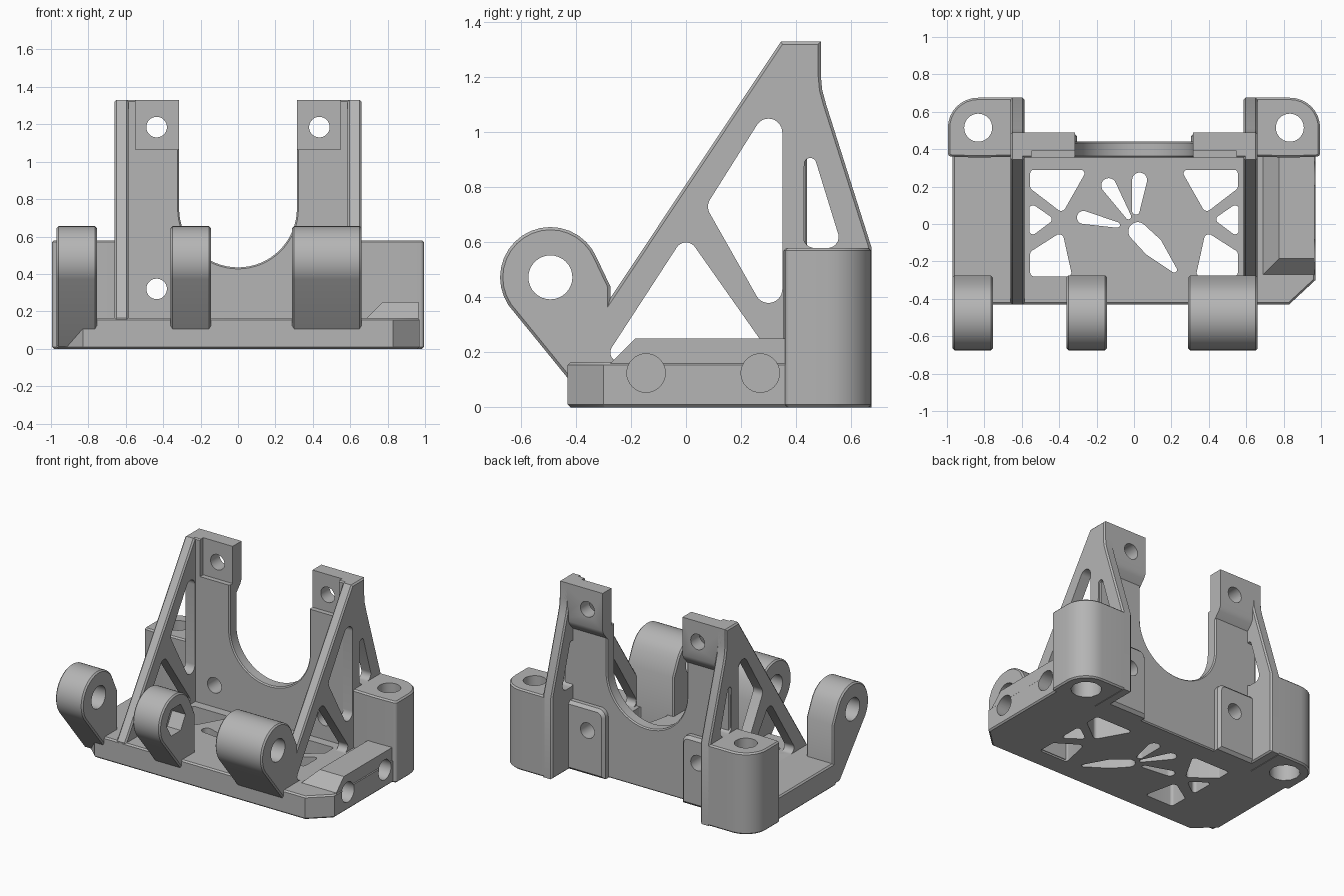
import bpy, bmesh
from math import cos, sin, pi, radians
from mathutils.geometry import convex_hull_2d

if "Cube" in bpy.data.objects:
    bpy.data.objects.remove(bpy.data.objects["Cube"])

grey = bpy.data.materials.new("plain_grey")
grey.use_nodes = True
grey.diffuse_color = (0.46, 0.46, 0.46, 1)
grey.node_tree.nodes["Principled BSDF"].inputs["Base Color"].default_value = (0.46, 0.46, 0.46, 1)

parts, cutters = [], []


def circle(u, v, r, n=32):
    return [(u + r * cos(2 * pi * i / n), v + r * sin(2 * pi * i / n)) for i in range(n)]


def hull(*discs):
    """Outline stretched around discs (u, v, radius); radius 0 is a sharp corner."""
    pts = []
    for u, v, r in discs:
        pts += circle(u, v, r) if r else [(u, v)]
    return [pts[i] for i in convex_hull_2d(pts)]


def mirror(pts, s):
    return [(u * s, v) for u, v in pts]


def prism(name, pts, axis, a, b, bevel=0.0, cutter=False):
    """Extrude an outline along an axis, with optional chamfered rims."""
    place = {"x": lambda u, v, w: (w, u, v),
             "y": lambda u, v, w: (u, w, v),
             "z": lambda u, v, w: (u, v, w)}[axis]
    bm = bmesh.new()
    rings = [[bm.verts.new(place(u, v, w)) for u, v in pts] for w in (a, b)]
    caps = [bm.faces.new(r) for r in rings]
    n = len(pts)
    for i in range(n):
        j = (i + 1) % n
        bm.faces.new((rings[0][i], rings[0][j], rings[1][j], rings[1][i]))
    bmesh.ops.recalc_face_normals(bm, faces=bm.faces)
    if bevel:
        rim = list({e for f in caps for e in f.edges})
        bmesh.ops.bevel(bm, geom=rim, offset=bevel, segments=1, affect="EDGES")
    me = bpy.data.meshes.new(name)
    bm.to_mesh(me)
    bm.free()
    me.materials.append(grey)
    ob = bpy.data.objects.new(name, me)
    bpy.context.scene.collection.objects.link(ob)
    ob.hide_render = cutter
    (cutters if cutter else parts).append(ob)
    return ob


def cut(target, *tools):
    for tool in tools:
        m = target.modifiers.new("cut", "BOOLEAN")
        m.operation, m.solver, m.object = "DIFFERENCE", "EXACT", tool


def hole(pts, axis, a, b):
    return prism("cutter", pts, axis, a, b, cutter=True)


def box(u0, v0, u1, v1):
    return [(u0, v0), (u1, v0), (u1, v1), (u0, v1)]


# Floor plate with chamfered front corners
base = prism("base_plate", [(-.97, .4), (-.97, -.3), (-.83, -.43), (.83, -.43), (.97, -.3), (.97, .4)],
             "z", 0, .165, .01)

# Truss windows in the floor, mirrored
windows = [
    hull((.535, .27, .02), (.285, .27, .02), (.39, .095, .025), (.535, .2, .02)),
    hull((.54, .08, .02), (.46, .025, .02), (.54, -.035, .02)),
    hull((.535, -.26, .02), (.355, -.26, .02), (.4, -.08, .025), (.535, -.16, .02)),
]
for s in (1, -1):
    for w in windows:
        cut(base, hole(mirror(w, s), "z", -.1, .3))

# Plain rounded vent slots in the middle of the floor
for slot in [((-.27, .035, .035), (-.09, -.005, .015)),
             ((-.135, .205, .04), (-.03, .04, .015)),
             ((.03, .235, .04), (.01, .07, .02)),
             ((.02, -.04, .05), (.1, -.12, .055), (.215, -.245, .015))]:
    cut(base, hole(hull(*slot), "z", -.1, .3))

# Raised side block with sloped inner and front edges
block = prism("side_block", box(.675, -.285, .965, .38), "z", .15, .25)
for v in block.data.vertices:
    if v.co.z > .2:
        if v.co.x < .7:
            v.co.x += .1
        if v.co.y < 0:
            v.co.y += .1
for y in (-.145, .27):
    bore = hole(circle(y, .125, .07), "x", .72, 1.1)
    cut(base, bore)
    cut(block, bore)

# Back wall with a round-bottomed U opening
arc = [(.315 * cos(pi * i / 32), .75 - .315 * sin(pi * i / 32)) for i in range(33)]
wall = prism("back_wall", [(-.65, 0), (.65, 0), (.65, 1.33), (.315, 1.33)] + arc +
             [(-.315, 1.33), (-.65, 1.33)], "y", .355, .44, .008)

# Side frame outline and its windows
frame = [(-.42, .01), (-.43, .165), (.345, 1.33), (.49, 1.33), (.49, 1.21),
         (.495, 1.155), (.51, 1.1), (.675, .58), (.675, 0), (.34, 0), (.33, .01)]
frame_windows = [
    hull((0, .56, .04), (-.24, .2, .035), (.26, .2, .035)),
    hull((.3, 1.0, .05), (.13, .73, .05), (.3, .43, .05)),
    hull((.452, .885, .022), (.467, .62, .04), (.515, .62, .04)),
]

for s, side in ((1, "left"), (-1, "right")):
    # Triangular side frame
    gusset = prism(side + "_side_frame", frame, "x", s * .585, s * .66, .01)
    for w in frame_windows:
        cut(gusset, hole(w, "x", s * .5, s * .75))

    # Corner tower with a bolt hole and a wider pocket underneath
    tower = prism(side + "_tower",
                  mirror(hull((.645, .675, 0), (.645, .36, 0), (.975, .38, .02), (.835, .515, .16)), s),
                  "z", 0, .58, .01)
    cut(tower, hole(circle(s * .833, .515, .075), "z", .1, .7),
        hole(circle(s * .833, .515, .1, 12), "z", -.1, .2))

    # Upper mounting pad, sloped below, and its front recess
    pad = prism(side + "_upper_pad", [(.37, 1.33), (.49, 1.33), (.49, 1.06), (.475, 1.03), (.43, .98), (.37, .98)],
                "x", s * .315, s * .65)
    recess = hole(box(s * .2, 1.065, s * .548, 1.5), "y", .2, .39)
    top_bolt = hole(circle(s * .435, 1.185, .055), "y", .2, .6)
    cut(pad, recess, top_bolt)

    # Lower mounting boss behind the wall
    boss = prism(side + "_lower_boss", mirror(hull((.305, 0, 0), (.36, .435, .055), (.62, .49, 0), (.62, 0, 0)), s),
                 "y", .38, .49, .02)
    low_bolt = hole(circle(s * .435, .32, .055), "y", .2, .6)
    cut(boss, low_bolt)
    cut(wall, recess, top_bolt, low_bolt)

# Hinge ears along the front
ear_outline = hull((-.493, .473, .183), (-.353, .012, 0), (-.275, .012, 0), (-.275, .44, 0))
pin = hole(circle(-.493, .473, .08), "x", -1.2, 1.2)
for name, a, b in (("right_hinge_ear", -.97, -.755),
                   ("middle_hinge_ear", -.36, -.145),
                   ("left_hinge_ear", .29, .66)):
    ear = prism(name, ear_outline, "x", a, b, .01)
    cut(ear, pin)
    if name.startswith("middle"):
        cut(ear, hole(circle(-.493, .473, .108, 6), "x", -.25, 0))

# Apply the cuts, drop the cutters and shade
bpy.context.view_layer.update()
dg = bpy.context.evaluated_depsgraph_get()
meshes = [bpy.data.meshes.new_from_object(ob.evaluated_get(dg)) for ob in parts]
for ob, me in zip(parts, meshes):
    ob.modifiers.clear()
    ob.data = me
for c in cutters:
    bpy.data.objects.remove(c)
bpy.context.view_layer.update()
bpy.ops.object.select_all(action="DESELECT")
for ob in parts:
    ob.select_set(True)
bpy.context.view_layer.objects.active = parts[0]
bpy.ops.object.shade_smooth_by_angle(angle=radians(32))
